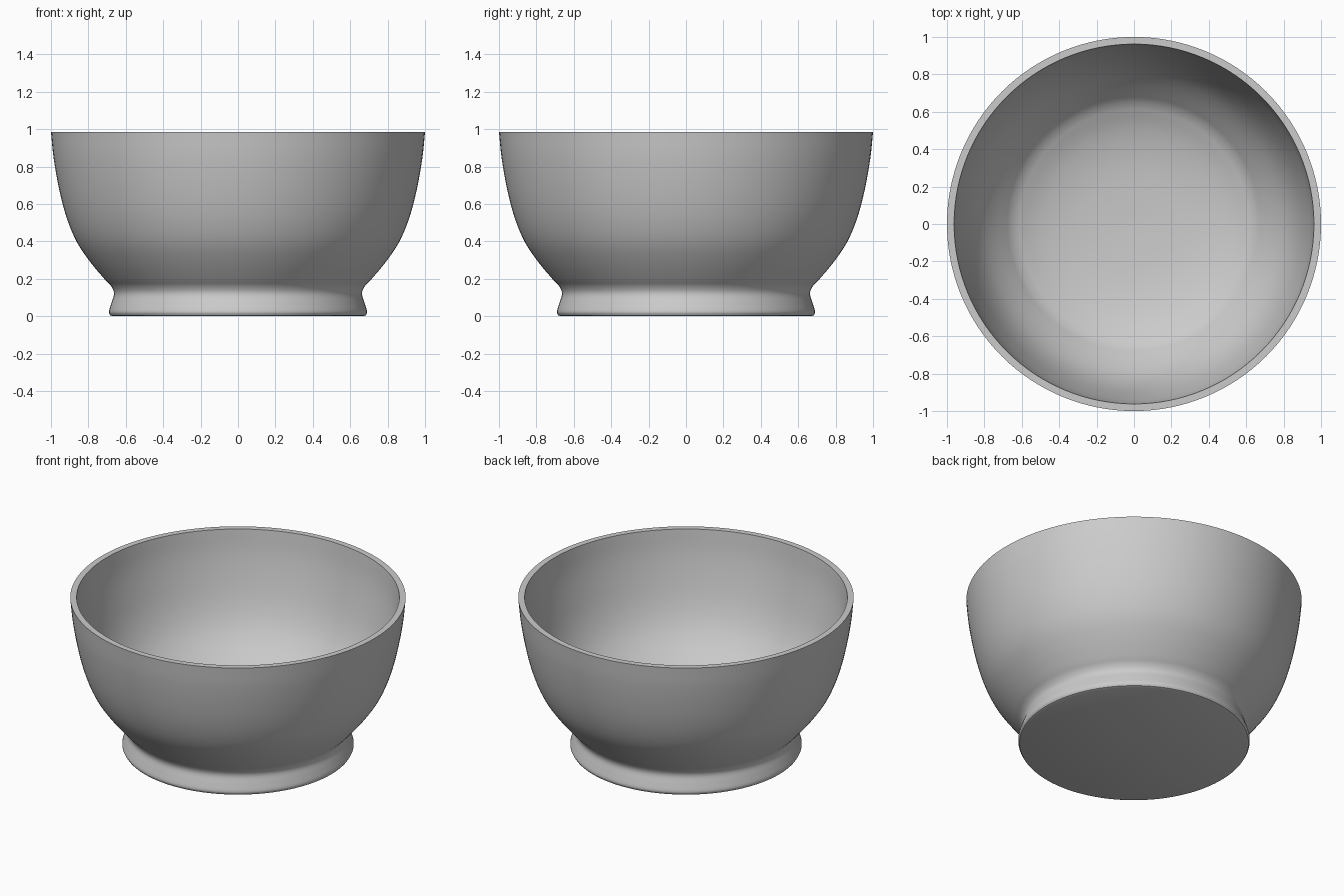
import bpy, bmesh, math
from mathutils import Vector

if "Cube" in bpy.data.objects:
    bpy.data.objects.remove(bpy.data.objects["Cube"])


def smooth_path(points, steps=4):
    """Catmull-Rom curve through (radius, height) points."""
    p = [Vector(q) for q in points]
    p = [2 * p[0] - p[1]] + p + [2 * p[-1] - p[-2]]
    out = []
    for a, b, c, d in zip(p, p[1:], p[2:], p[3:]):
        for i in range(steps):
            t = i / steps
            out.append(0.5 * (2 * b + (c - a) * t + (2 * a - 5 * b + 4 * c - d) * t**2
                              + (3 * b - a - 3 * c + d) * t**3))
    return out + [p[-2]]


def lathe(name, profile, sides=128):
    bm = bmesh.new()
    verts = [bm.verts.new((r, 0, z)) for r, z in profile]
    edges = [bm.edges.new(pair) for pair in zip(verts, verts[1:])]
    bmesh.ops.spin(bm, geom=verts + edges, cent=(0, 0, 0), axis=(0, 0, 1),
                   angle=math.tau, steps=sides)
    bmesh.ops.remove_doubles(bm, verts=bm.verts, dist=1e-4)
    bmesh.ops.recalc_face_normals(bm, faces=bm.faces)
    mesh = bpy.data.meshes.new(name)
    bm.to_mesh(mesh)
    bm.free()
    obj = bpy.data.objects.new(name, mesh)
    bpy.context.collection.objects.link(obj)
    bpy.context.view_layer.objects.active = obj
    obj.select_set(True)
    bpy.ops.object.shade_smooth_by_angle(angle=math.radians(35))
    return obj


# Flat base, flared foot ring, waist and outer wall
base = [Vector((0, 0)), Vector((0.67, 0))]
outer = smooth_path([(0.683, 0.005), (0.69, 0.025), (0.677, 0.07), (0.663, 0.12),
                     (0.678, 0.16), (0.715, 0.2), (0.79, 0.29), (0.861, 0.395),
                     (0.914, 0.52), (0.954, 0.668), (0.985, 0.84), (1.0, 0.985)])

# Flat rim, inner wall and gently dished floor
inner = smooth_path([(0.962, 0.985), (0.947, 0.84), (0.916, 0.68), (0.877, 0.535),
                     (0.826, 0.415), (0.758, 0.315), (0.65, 0.195)])
floor = smooth_path([(0.65, 0.195), (0.5, 0.13), (0.3, 0.09), (0.0, 0.075)])

lathe("bowl", base + outer + inner + floor[1:])
